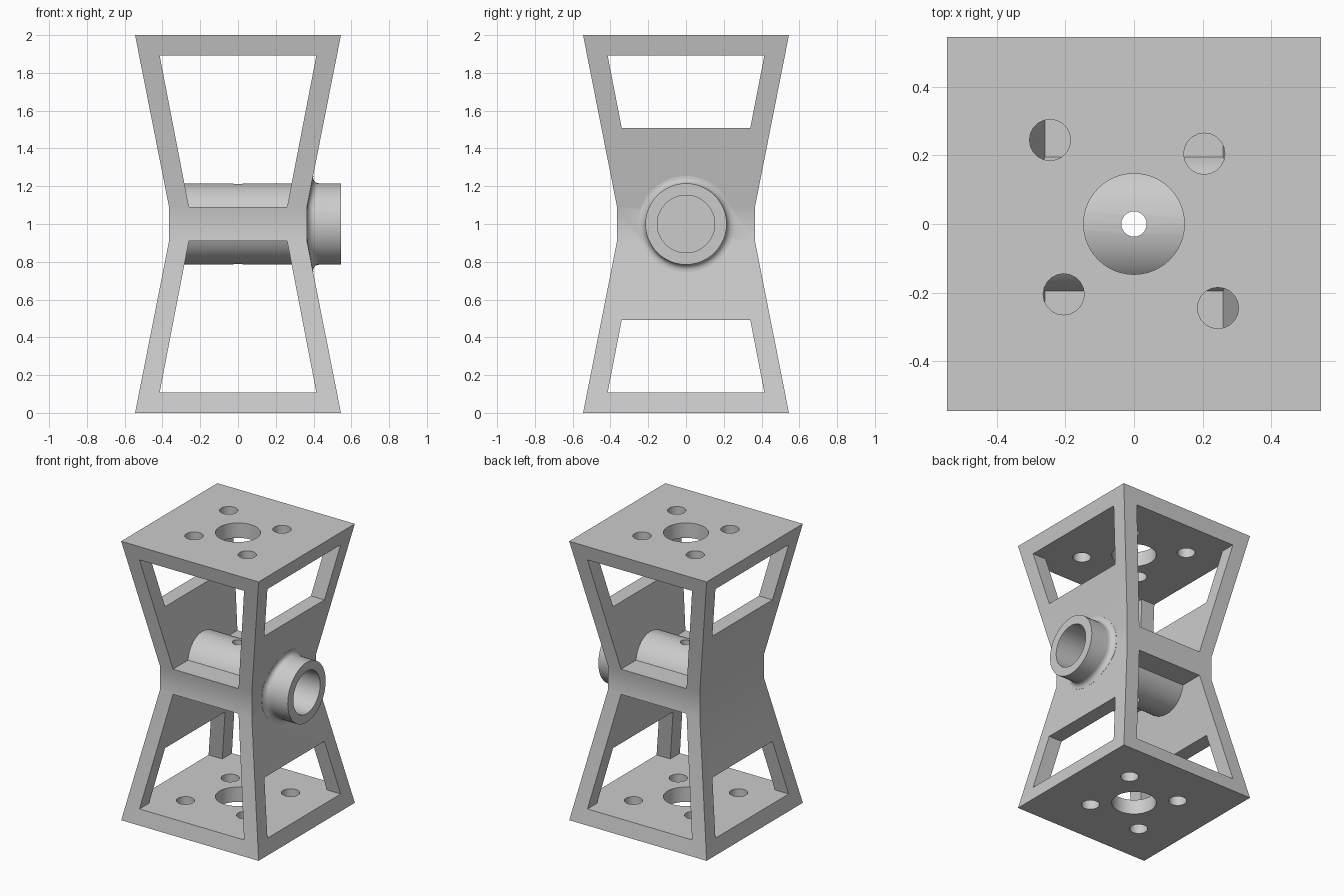
import bpy, bmesh
from math import sin, cos, pi, radians

if "Cube" in bpy.data.objects:
    bpy.data.objects.remove(bpy.data.objects["Cube"])

END, WAIST = 0.545, 0.365      # half widths of the hourglass
BAND = 0.09                    # half height of the straight waist
PLATE = 0.893                  # distance from the middle to the end plates
TUBE, BORE, FILLET = 0.215, 0.152, 0.04
SEGS = 48


def skin(name, rings):
    """Closed solid lofted through rings of equal length."""
    bm = bmesh.new()
    loops = [[bm.verts.new(p) for p in ring] for ring in rings]
    for a, b in zip(loops, loops[1:]):
        for i in range(len(a)):
            j = (i + 1) % len(a)
            bm.faces.new((a[i], a[j], b[j], b[i]))
    bm.faces.new(loops[0])
    bm.faces.new(loops[-1])
    bmesh.ops.recalc_face_normals(bm, faces=bm.faces)
    mesh = bpy.data.meshes.new(name)
    bm.to_mesh(mesh)
    bm.free()
    obj = bpy.data.objects.new(name, mesh)
    bpy.context.collection.objects.link(obj)
    return obj


def square(h, z):
    return [(-h, -h, z), (h, -h, z), (h, h, z), (-h, h, z)]


def upright(x, y, r, z0, z1, segs=32):
    """Vertical cylinder."""
    return skin("cutter", [[(x + r * cos(2 * pi * i / segs), y + r * sin(2 * pi * i / segs), z)
                            for i in range(segs)] for z in (z0, z1)])


def combine(target, tool, operation):
    """Apply a boolean and delete the tool."""
    mod = target.modifiers.new("boolean", "BOOLEAN")
    mod.operation, mod.solver, mod.object = operation, "EXACT", tool
    bpy.context.view_layer.update()
    graph = bpy.context.evaluated_depsgraph_get()
    mesh = bpy.data.meshes.new_from_object(target.evaluated_get(graph))
    target.modifiers.clear()
    target.data = mesh
    bpy.data.objects.remove(tool)


def wall_x(z):
    """Outer face of the side wall at a height."""
    return WAIST + max(0, abs(z - 1) - BAND) * (END - WAIST) / (1 - BAND)


# Hourglass body
frame = skin("hourglass_frame", [square(END, 0), square(WAIST, 1 - BAND),
                                 square(WAIST, 1 + BAND), square(END, 2)])

# Tapered openings, mirrored above and below the waist
for side in (-1, 1):
    for start, narrow, across in ((BAND, 0.26, "y"), (0.507, 0.34, "x")):
        outline = [(-narrow, start), (narrow, start), (0.415, PLATE), (-0.415, PLATE)]
        rings = [[(u, d, 1 + side * w) if across == "y" else (d, u, 1 + side * w)
                  for u, w in outline] for d in (-1, 1)]
        combine(frame, skin("cutter", rings), "DIFFERENCE")


# Cross tube with a fillet that follows the side wall
def tube_ring(radius, x=None, offset=0):
    ring = []
    for i in range(SEGS):
        a = 2 * pi * i / SEGS
        z = 1 + radius * sin(a)
        ring.append((wall_x(z) + offset if x is None else x, radius * cos(a), z))
    return ring


rings = [tube_ring(TUBE, -0.3), tube_ring(TUBE, offset=-0.03), tube_ring(TUBE + FILLET, offset=-0.03)]
for k in range(6):
    t = k / 5 * pi / 2
    rings.append(tube_ring(TUBE + FILLET * (1 - sin(t)), offset=FILLET * (1 - cos(t)) + 0.001))
rings.append(tube_ring(TUBE, END))
combine(frame, skin("tube", rings), "UNION")

# Blind bore and the small cross hole
combine(frame, skin("cutter", [tube_ring(BORE, -0.26), tube_ring(BORE, 0.7)]), "DIFFERENCE")
combine(frame, upright(0, 0, 0.037, 0.7, 1.3, 24), "DIFFERENCE")

# Centre hole and four bolt holes in each end plate
for side in (-1, 1):
    z0, z1 = 1 + side * 0.8, 1 + side * 1.1
    combine(frame, upright(0, 0, 0.147, z0, z1, SEGS), "DIFFERENCE")
    for sx in (-1, 1):
        for sy in (-1, 1):
            d = 0.245 if sx * sy * side < 0 else 0.205
            combine(frame, upright(sx * d, sy * d, 0.06, z0, z1, 20), "DIFFERENCE")

# Smooth shading with sharp edges kept
mesh = frame.data
for poly in mesh.polygons:
    poly.use_smooth = True
mesh.set_sharp_from_angle(angle=radians(30))
weighted = frame.modifiers.new("weighted_normals", "WEIGHTED_NORMAL")
weighted.keep_sharp = True

# Material
grey = bpy.data.materials.new("plain_grey")
grey.use_nodes = True
colour = (0.6, 0.6, 0.6, 1)
grey.diffuse_color = colour
grey.node_tree.nodes["Principled BSDF"].inputs["Base Color"].default_value = colour
mesh.materials.clear()
mesh.materials.append(grey)
for poly in mesh.polygons:
    poly.material_index = 0
